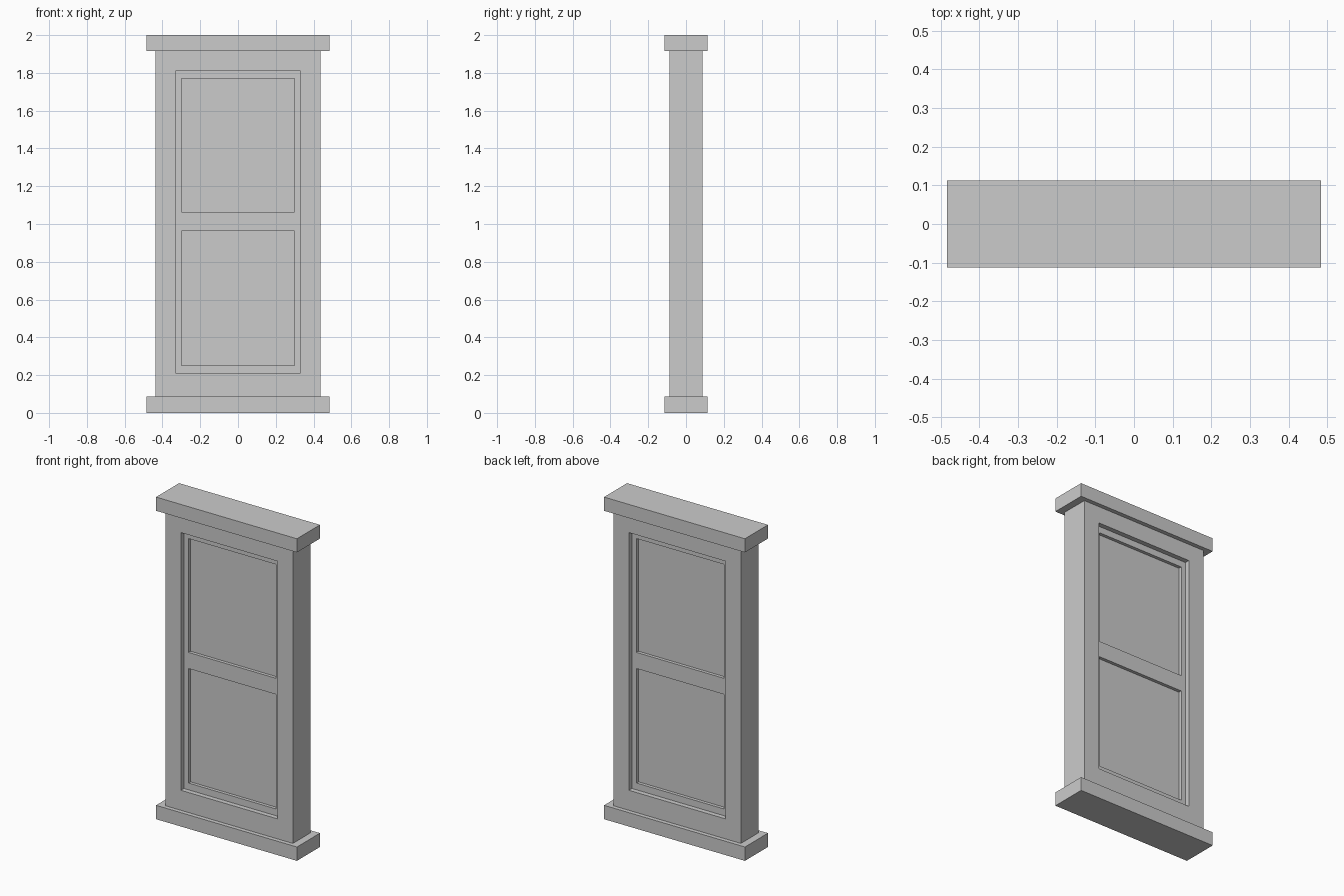
import bpy, bmesh
from mathutils import Vector

if "Cube" in bpy.data.objects:
    bpy.data.objects.remove(bpy.data.objects["Cube"])


def finish(name, bm):
    bmesh.ops.recalc_face_normals(bm, faces=bm.faces)
    mesh = bpy.data.meshes.new(name)
    bm.to_mesh(mesh)
    bm.free()
    obj = bpy.data.objects.new(name, mesh)
    bpy.context.collection.objects.link(obj)
    return obj


def lattice(name, xs, zs, holes, half_depth):
    """Upright slab on an x/z grid, leaving out the hole cells, even about y = 0."""
    bm = bmesh.new()
    grid = [[bm.verts.new((x, -half_depth, z)) for z in zs] for x in xs]
    for i in range(len(xs) - 1):
        for j in range(len(zs) - 1):
            if (i, j) not in holes:
                bm.faces.new((grid[i][j], grid[i + 1][j],
                              grid[i + 1][j + 1], grid[i][j + 1]))
    loose = [v for v in bm.verts if not v.link_faces]
    bmesh.ops.delete(bm, geom=loose, context='VERTS')
    ext = bmesh.ops.extrude_face_region(bm, geom=bm.faces[:], use_keep_orig=True)
    moved = [g for g in ext['geom'] if isinstance(g, bmesh.types.BMVert)]
    bmesh.ops.translate(bm, verts=moved, vec=Vector((0, 2 * half_depth, 0)))
    return finish(name, bm)


def slab(name, half_width, half_depth, z0, z1):
    return lattice(name, [-half_width, half_width], [z0, z1], (), half_depth)


# Sill and head mouldings
slab("sill", 0.484, 0.113, 0.0, 0.086)
slab("head", 0.484, 0.113, 1.915, 2.0)

# Outer casing with one tall opening
lattice("casing", [-0.438, -0.331, 0.331, 0.438], [0.086, 0.21, 1.81, 1.915],
        {(1, 1)}, 0.087)

# Sash with two openings and a meeting rail
lattice("sash", [-0.331, -0.30, 0.30, 0.331],
        [0.21, 0.252, 0.963, 1.063, 1.77, 1.81], {(1, 1), (1, 3)}, 0.057)

# Window panes
slab("lower_pane", 0.30, 0.037, 0.252, 0.963)
slab("upper_pane", 0.30, 0.037, 1.063, 1.77)
